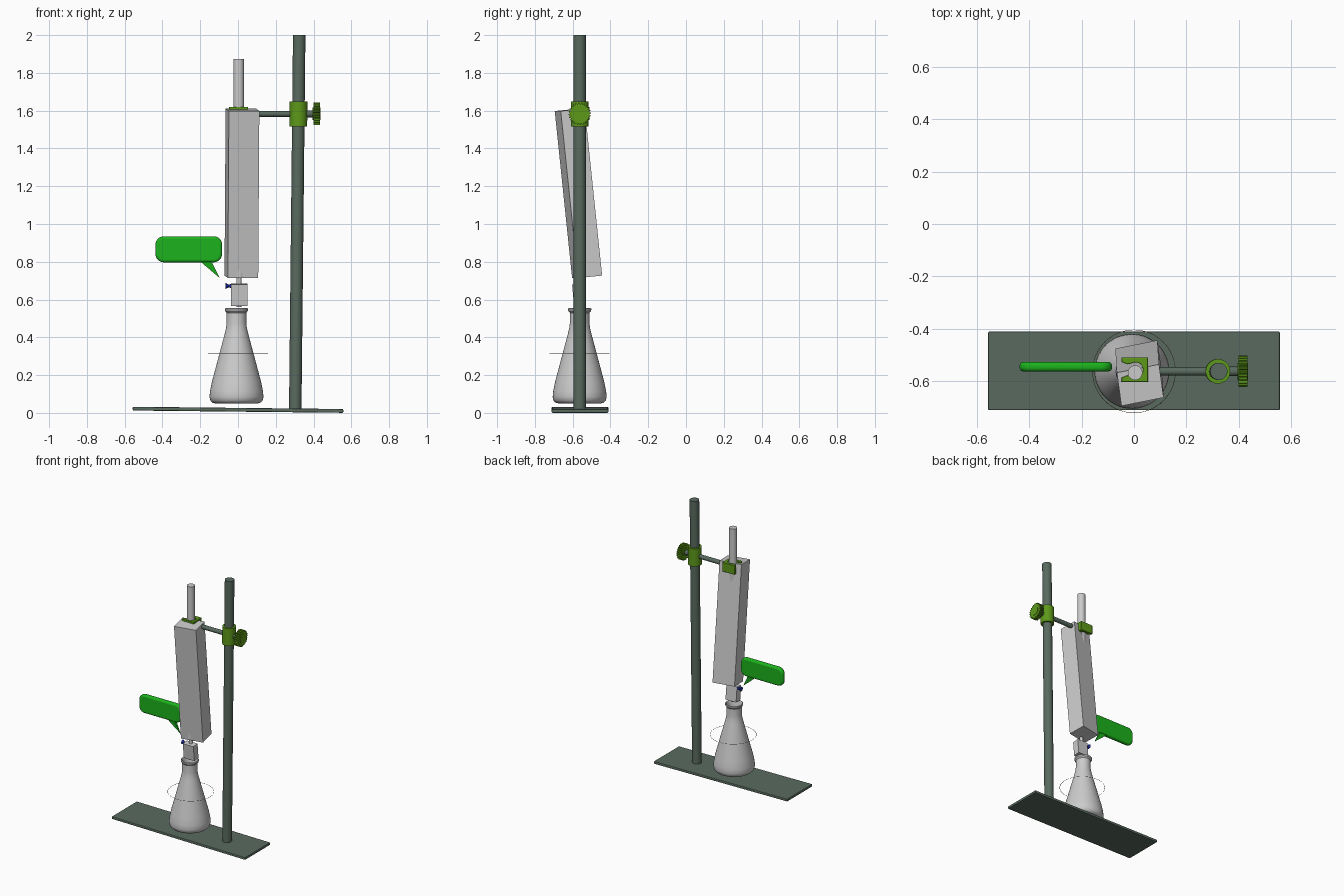
import bpy, bmesh
from math import sin, cos, pi, atan2, radians
from mathutils import Vector

if "Cube" in bpy.data.objects:
    bpy.data.objects.remove(bpy.data.objects["Cube"])

Y = -0.563          # depth of the stand's centre plane
TILT = 0.0108       # slight lean of the stand


def material(name, rgb):
    m = bpy.data.materials.new(name)
    m.diffuse_color = (*rgb, 1)
    m.use_nodes = True
    m.node_tree.nodes["Principled BSDF"].inputs["Base Color"].default_value = m.diffuse_color
    return m


STEEL = material("stand_grey_green", (0.10, 0.145, 0.115))
LIME = material("clamp_green", (0.11, 0.32, 0.01))
GREEN = material("bubble_green", (0.012, 0.45, 0.012))
BLUE = material("tap_blue", (0.01, 0.02, 0.3))
BROWN = material("ring_brown", (0.25, 0.15, 0.1))


def finish(bm, name, mat=None, smooth=True, bevel=0, segs=2):
    bmesh.ops.recalc_face_normals(bm, faces=bm.faces)
    me = bpy.data.meshes.new(name)
    bm.to_mesh(me)
    bm.free()
    ob = bpy.data.objects.new(name, me)
    bpy.context.collection.objects.link(ob)
    if mat:
        me.materials.append(mat)
    if bevel:
        b = ob.modifiers.new("bevel", 'BEVEL')
        b.width, b.segments, b.limit_method = bevel, segs, 'ANGLE'
        b.angle_limit = radians(40)
    if smooth:
        bpy.ops.object.select_all(action='DESELECT')
        ob.select_set(True)
        bpy.context.view_layer.objects.active = ob
        bpy.ops.object.shade_smooth_by_angle(angle=radians(35))
    return ob


def rod(name, a, b, r1, mat=None, r2=None, n=32):
    """Cylinder or cone between two points."""
    a, b = Vector(a), Vector(b)
    bm = bmesh.new()
    bmesh.ops.create_cone(bm, cap_ends=True, segments=n, radius1=r1,
                          radius2=r1 if r2 is None else r2, depth=(b - a).length)
    ob = finish(bm, name, mat)
    ob.location = (a + b) / 2
    ob.rotation_euler = (b - a).to_track_quat('Z', 'Y').to_euler()
    return ob


def box(name, size, loc, rot=(0, 0, 0), mat=None, bevel=0):
    bm = bmesh.new()
    bmesh.ops.create_cube(bm, size=1)
    bmesh.ops.scale(bm, vec=size, verts=bm.verts)
    ob = finish(bm, name, mat, False, bevel)
    ob.location, ob.rotation_euler = loc, rot
    return ob


def lathe(name, profile, loc, mat=None, n=48):
    bm = bmesh.new()
    vs = [bm.verts.new((r, 0, z)) for r, z in profile]
    es = [bm.edges.new(p) for p in zip(vs, vs[1:])]
    bmesh.ops.spin(bm, geom=vs + es, cent=(0, 0, 0), axis=(0, 0, 1),
                   angle=2 * pi, steps=n)
    bmesh.ops.remove_doubles(bm, verts=bm.verts, dist=1e-5)
    ob = finish(bm, name, mat)
    ob.location = loc
    return ob


def extrude(name, pts, vec, mat, loc=(0, 0, 0), bevel=0, segs=2, smooth=True):
    bm = bmesh.new()
    f = bm.faces.new([bm.verts.new(p) for p in pts])
    g = bmesh.ops.extrude_face_region(bm, geom=[f], use_keep_orig=True)
    bmesh.ops.translate(bm, vec=vec, verts=[v for v in g["geom"]
                                            if isinstance(v, bmesh.types.BMVert)])
    ob = finish(bm, name, mat, smooth, bevel, segs)
    ob.location = loc
    return ob


# stand: base plate and upright
box("base_plate", (1.115, 0.30, 0.02), (0, -0.561, 0.0165), (0, TILT, 0), STEEL, 0.005)
rod("upright_rod", (0.303, Y, 0.012), (0.324, Y, 2.0), 0.033, STEEL)

# clamp: collar, arm, screw and knurled knob
CZ = 1.583
collar = lathe("clamp_collar", [(0.032, -0.066), (0.047, -0.066), (0.047, 0.066),
                                (0.032, 0.066), (0.032, -0.066)], (0.32, Y, CZ), LIME)
collar.rotation_euler = (0, TILT, 0)
rod("clamp_arm", (0.045, Y, CZ), (0.29, Y, CZ), 0.016, STEEL)
rod("clamp_screw", (0.355, Y, CZ), (0.41, Y, CZ), 0.018, STEEL)
teeth = 24
knob = []
for i in range(teeth * 4):
    a = 2 * pi * (i + 0.5) / (teeth * 4)
    r = 0.06 if i % 4 < 2 else 0.052
    knob.append((0, r * cos(a), r * sin(a)))
extrude("clamp_knob", knob, (0.034, 0, 0), LIME, (0.399, Y, CZ), smooth=False)
rod("knob_hub", (0.395, Y, CZ), (0.436, Y, CZ), 0.033, LIME)

# forked jaw open to the left, with a rounded seat for the tube
jaw = [(0.054, -0.047), (0.054, 0.047), (-0.048, 0.047), (-0.048, 0.03), (-0.025, 0.021)]
jaw += [(0.006 + 0.029 * cos(a), 0.029 * sin(a))
        for a in [radians(125 - 25 * k) for k in range(11)]]
jaw += [(-0.025, -0.021), (-0.048, -0.03), (-0.048, -0.047)]
extrude("clamp_jaw", [(x, y, 0) for x, y in jaw], (0, 0, 0.07), LIME,
        (0, -0.557, 1.55), bevel=0.003)

# burette: glass tube, leaning sleeve, outlet and lower block
rod("burette_tube", (0.004, -0.568, 0.72), (0.004, -0.568, 1.873), 0.028)
rod("burette_outlet", (0.005, -0.568, 0.56), (0.005, -0.568, 0.74), 0.013)
bm = bmesh.new()
corner = Vector((-0.048, -0.695, 1.598))
wide, deep, down = Vector((0.161, 0.032, 0)), Vector((-0.0175, 0.127, 0.013)), Vector((-0.006, 0.092, -0.884))
quad = [corner, corner + wide, corner + wide + deep, corner + deep]
top = [bm.verts.new(p) for p in quad]
low = [bm.verts.new(p + down) for p in quad]
bm.faces.new(top)
bm.faces.new(low)
for i in range(4):
    j = (i + 1) % 4
    bm.faces.new((top[i], top[j], low[j], low[i]))
finish(bm, "burette_sleeve", smooth=False)
box("tap_block", (0.088, 0.05, 0.113), (0.006, -0.573, 0.626), (radians(6), 0, 0))

# tap handle: two cones meeting at a waist
rod("tap_handle_outer", (-0.066, -0.567, 0.672), (-0.05, -0.567, 0.672), 0.017, BLUE, 0.007, 20)
rod("tap_handle_inner", (-0.05, -0.567, 0.672), (-0.034, -0.567, 0.672), 0.007, BLUE, 0.012, 20)

# conical flask
lathe("conical_flask", [(0, 0.05), (0.112, 0.05), (0.127, 0.054), (0.138, 0.065),
                        (0.143, 0.085), (0.140, 0.115), (0.130, 0.165), (0.062, 0.42),
                        (0.055, 0.45), (0.052, 0.475), (0.052, 0.53), (0.061, 0.54),
                        (0.062, 0.551), (0.057, 0.555), (0.047, 0.535), (0.047, 0.46)],
      (-0.008, Y, 0), n=64)

# fine swirl ring round the flask
bm = bmesh.new()
N = 64
rings = []
for i in range(N):
    a = 2 * pi * i / N
    rings.append([bm.verts.new(((0.158 + dr) * cos(a), (0.158 + dr) * sin(a), dz))
                  for dr, dz in ((0.0012, 0), (-0.0006, 0.001), (-0.0006, -0.001))])
for i in range(N):
    p, q = rings[i], rings[(i + 1) % N]
    for k in range(3):
        m = (k + 1) % 3
        bm.faces.new((p[k], q[k], q[m], p[m]))
finish(bm, "swirl_ring", BROWN).location = (0, Y, 0.313)

# speech bubble: rounded panel and pointed tail
pts = []
hw, hh, r = 0.1765, 0.069, 0.045
for k, (sx, sz) in enumerate(((1, 1), (-1, 1), (-1, -1), (1, -1))):
    for i in range(9):
        a = pi / 2 * (k + i / 8)
        pts.append((sx * (hw - r) + r * cos(a), 0, sz * (hh - r) + r * sin(a)))
extrude("bubble_panel", pts, (0, 0.036, 0), GREEN, (-0.2605, -0.563, 0.866),
        bevel=0.014, segs=4)
bm = bmesh.new()
base = [bm.verts.new((x, y, 0.81)) for x, y in
        ((-0.21, -0.556), (-0.145, -0.556), (-0.145, -0.534), (-0.21, -0.534))]
tip = bm.verts.new((-0.097, -0.545, 0.714))
bm.faces.new(base)
for i in range(4):
    bm.faces.new((base[i], base[(i + 1) % 4], tip))
finish(bm, "bubble_tail", GREEN, False)
